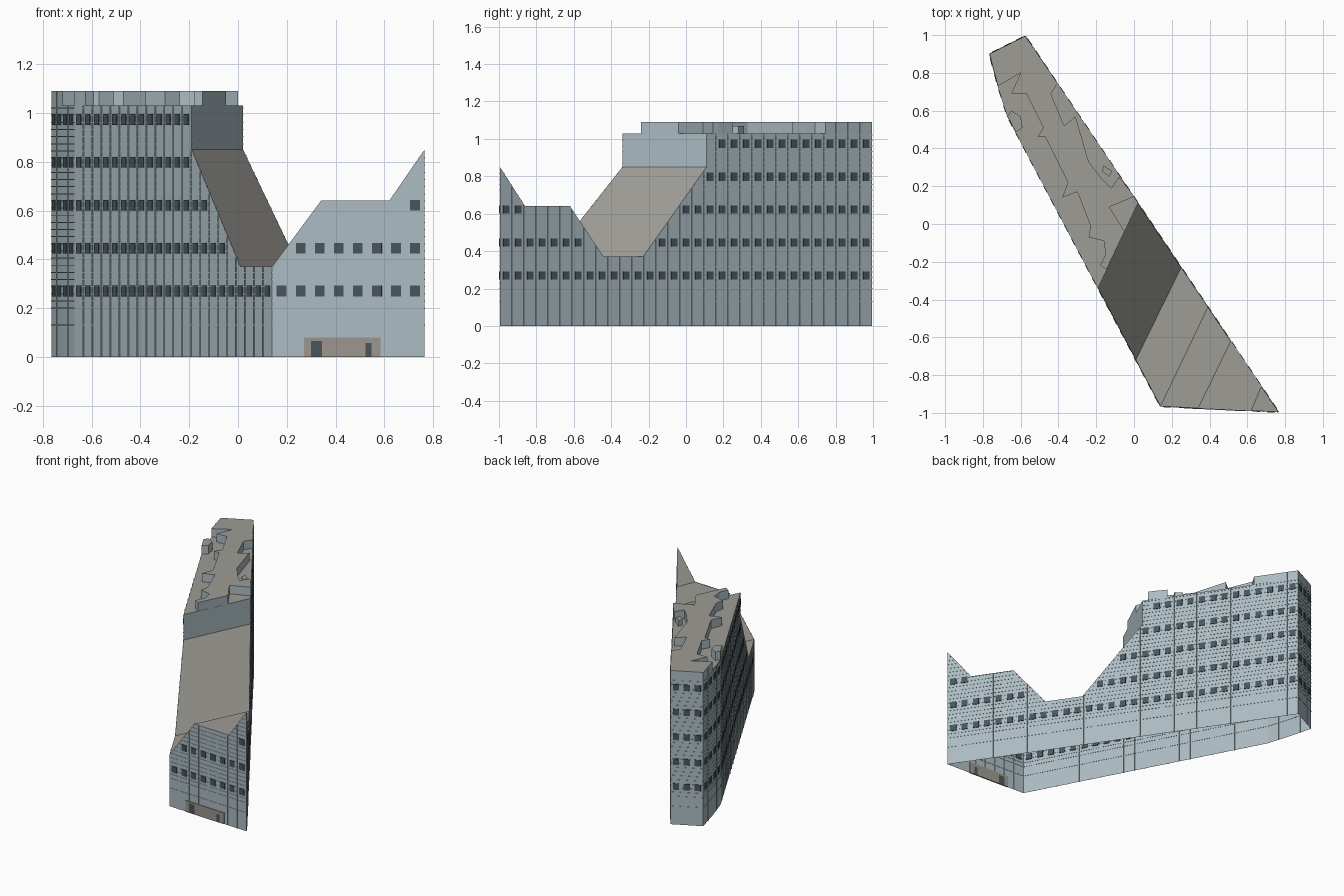
import bpy
from mathutils import Vector

cube = bpy.data.objects.get("Cube")
if cube:
    bpy.data.objects.remove(cube, do_unlink=True)


def material(name, rgb):
    m = bpy.data.materials.new(name)
    m.use_nodes = True
    m.diffuse_color = (*rgb, 1)
    m.node_tree.nodes["Principled BSDF"].inputs["Base Color"].default_value = (*rgb, 1)
    return m


GLASS = material("pale blue grey cladding", (0.41, 0.50, 0.54))
ROOF = material("warm grey roof", (0.337, 0.332, 0.30))
WINDOW = material("dark slate window", (0.065, 0.093, 0.11))
STONE = material("beige entrance", (0.327, 0.30, 0.262))


class Builder:
    """Collects faces for one named object."""

    def __init__(self, name, mats):
        self.name, self.mats = name, mats
        self.verts, self.faces, self.slots = [], [], []

    def face(self, points, slot=0):
        n = len(self.verts)
        self.verts += [tuple(p) for p in points]
        self.faces.append(list(range(n, n + len(points))))
        self.slots.append(slot)

    def prism(self, outline, z0, z1, top_slot=0):
        low = [(x, y, z0) for x, y in outline]
        high = [(x, y, z1) for x, y in outline]
        for i in range(len(outline)):
            j = (i + 1) % len(outline)
            self.face([low[i], low[j], high[j], high[i]])
        self.face(high, top_slot)
        self.face(low[::-1])

    def finish(self):
        mesh = bpy.data.meshes.new(self.name)
        mesh.from_pydata(self.verts, [], self.faces)
        for m in self.mats:
            mesh.materials.append(m)
        mesh.polygons.foreach_set("material_index", self.slots)
        mesh.update()
        obj = bpy.data.objects.new(self.name, mesh)
        bpy.context.collection.objects.link(obj)


class Wall:
    """Upright wall from a to b; its top is a list of (distance share, height)."""

    def __init__(self, a, b, top):
        self.a, self.b = Vector(a), Vector(b)
        self.length = (self.b - self.a).length
        self.dir = (self.b - self.a) / self.length
        self.out = Vector((self.dir.y, -self.dir.x))
        self.top = [(s * self.length, z) for s, z in top]

    def point(self, u, z, d=0):
        p = self.a + self.dir * u + self.out * d
        return (p.x, p.y, z)

    def height(self, u):
        for (u0, z0), (u1, z1) in zip(self.top, self.top[1:]):
            if u0 <= u <= u1 and u1 > u0:
                return z0 + (z1 - z0) * (u - u0) / (u1 - u0)
        return 0

    def spans(self, z):
        cuts = [0, self.length]
        for (u0, z0), (u1, z1) in zip(self.top, self.top[1:]):
            if (z0 - z) * (z1 - z) < 0:
                cuts.append(u0 + (u1 - u0) * (z - z0) / (z1 - z0))
        cuts.sort()
        return [(u, v) for u, v in zip(cuts, cuts[1:])
                if v - u > 0.01 and self.height((u + v) / 2) > z]

    def plate(self, builder, u0, u1, z0, z1, depth):
        foot = [self.point(u, 0, d)[:2] for u, d in
                ((u0, depth), (u1, depth), (u1, -depth), (u0, -depth))]
        builder.prism(foot, z0, z1)


def by_axis(a, b, axis, points):
    """Turn (coordinate, height) pairs into shares of the wall from a to b."""
    return [((c - a[axis]) / (b[axis] - a[axis]), z) for c, z in points]


# Footprint corners and roof levels
TIP, NOSE = (0.765, -0.995), (0.14, -0.965)
BEND, SIDE, TAIL, BACK = (-0.67, 0.57), (-0.72, 0.73), (-0.765, 0.9), (-0.575, 0.995)
LOW, MID, EAVE, DECK, CROWN = 0.37, 0.64, 0.85, 1.03, 1.09

right_top = [(TIP[1], EAVE), (-0.86, MID), (-0.62, MID), (-0.44, LOW), (-0.23, LOW),
             (0.11, EAVE), (0.11, DECK), (0.745, DECK), (0.745, CROWN), (BACK[1], CROWN)]
front_top = [(NOSE[0], LOW), (0.34, MID), (0.62, MID), (TIP[0], EAVE)]
left_top = [(BEND[0], DECK), (-0.19, DECK), (-0.19, EAVE), (0.01, LOW), (NOSE[0], LOW)]

right = Wall(TIP, BACK, by_axis(TIP, BACK, 1, right_top))
front = Wall(NOSE, TIP, by_axis(NOSE, TIP, 0, front_top))
left = Wall(BEND, NOSE, by_axis(BEND, NOSE, 0, left_top))
walls = {
    "right_wall": right,
    "front_wall": front,
    "left_wall": left,
    "left_bend_wall": Wall(SIDE, BEND, [(0, DECK), (1, DECK)]),
    "left_tail_wall": Wall(TAIL, SIDE, [(0, CROWN), (1, CROWN)]),
    "back_wall": Wall(BACK, TAIL, [(0, CROWN), (1, CROWN)]),
}

# Cladding sheets, grid ribs and window rows
BAY, ROWS = 0.078, [0.27 + 0.176 * i for i in range(5)]
ribs = Builder("cladding_ribs", [GLASS])
windows = Builder("windows", [WINDOW])
for name, w in walls.items():
    sheet = Builder(name, [GLASS])
    sheet.face([w.point(0, 0), w.point(w.length, 0)] +
               [w.point(u, z) for u, z in reversed(w.top)])
    sheet.finish()
    bays = max(1, round(w.length / BAY))
    step = w.length / bays
    for i in range(bays):
        u = i * step
        if i:
            z = min(w.height(u - 0.003), w.height(u + 0.003))
            w.plate(ribs, u - 0.003, u + 0.003, 0, z, 0.003)
        c = u + step / 2
        for z in ROWS:
            if min(w.height(c - 0.025), w.height(c + 0.025)) > z + 0.025:
                w.plate(windows, c - 0.02, c + 0.02, z - 0.022, z + 0.022, 0.0045)
    for z in [0.13] + [0.2 + 0.0293 * i for i in range(29)]:
        for u0, u1 in w.spans(z):
            w.plate(ribs, u0, u1, z - 0.002, z + 0.002, 0.002)
ribs.finish()
windows.finish()

# Stepped roof over the notch: matching points on the left and right walls
L = {u: w for u, w in enumerate(left.top)}
R = {u: w for u, w in enumerate(right.top)}
F = front.top


def on(wall, entry):
    return wall.point(*entry)


roof = Builder("sloped_roof", [ROOF])
line_left = [on(left, L[2]), on(left, L[3]), on(left, L[4]), on(front, F[1]), on(front, F[2])]
line_right = [on(right, R[i]) for i in (5, 4, 3, 2, 1)]
for i in range(4):
    roof.face([line_left[i], line_left[i + 1], line_right[i + 1], line_right[i]])
roof.face([line_left[4], on(front, F[3]), line_right[4]])
deck_a, deck_b = on(left, L[1]), on(right, R[6])
roof.face([deck_a, deck_b] + [(x, y, DECK) for x, y in (BACK, TAIL, SIDE, BEND)])
roof.finish()

notch = Builder("notch_wall", [GLASS])
notch.face([line_left[0], line_right[0], deck_b, deck_a])
notch.finish()

# Jagged raised roof and two small loose blocks
crown = Builder("raised_roof", [GLASS, ROOF])
crown.prism([(-0.145, -0.24), (-0.05, -0.04), (-0.13, 0.09), (0.0, 0.145), (-0.02, 0.175),
             (-0.08, 0.25), (-0.12, 0.19), (-0.17, 0.24), (-0.24, 0.33), (-0.31, 0.57),
             (-0.37, 0.52), (-0.44, 0.69), (-0.405, 0.745), BACK, TAIL, SIDE,
             (-0.6, 0.8), (-0.65, 0.69), (-0.57, 0.69), (-0.48, 0.51), (-0.51, 0.46),
             (-0.47, 0.46), (-0.35, 0.22), (-0.38, 0.14), (-0.3, 0.17), (-0.23, -0.01),
             (-0.24, -0.07), (-0.16, -0.09), (-0.15, -0.16), (-0.18, -0.22)],
            DECK, CROWN, 1)
crown.prism([BEND, (-0.625, 0.485), (-0.59, 0.51), (-0.6, 0.57), (-0.65, 0.6)], DECK, CROWN, 1)
crown.prism([(-0.17, 0.28), (-0.13, 0.25), (-0.115, 0.28), (-0.16, 0.31)], DECK, 1.07, 1)
crown.finish()

# Entrance panel with two doors
entrance = Builder("entrance_panel", [STONE])
front.plate(entrance, 0.13, 0.445, 0, 0.08, 0.0045)
entrance.finish()
doors = Builder("entrance_doors", [WINDOW])
front.plate(doors, 0.16, 0.205, 0.002, 0.065, 0.0049)
front.plate(doors, 0.383, 0.408, 0.002, 0.057, 0.0049)
doors.finish()
